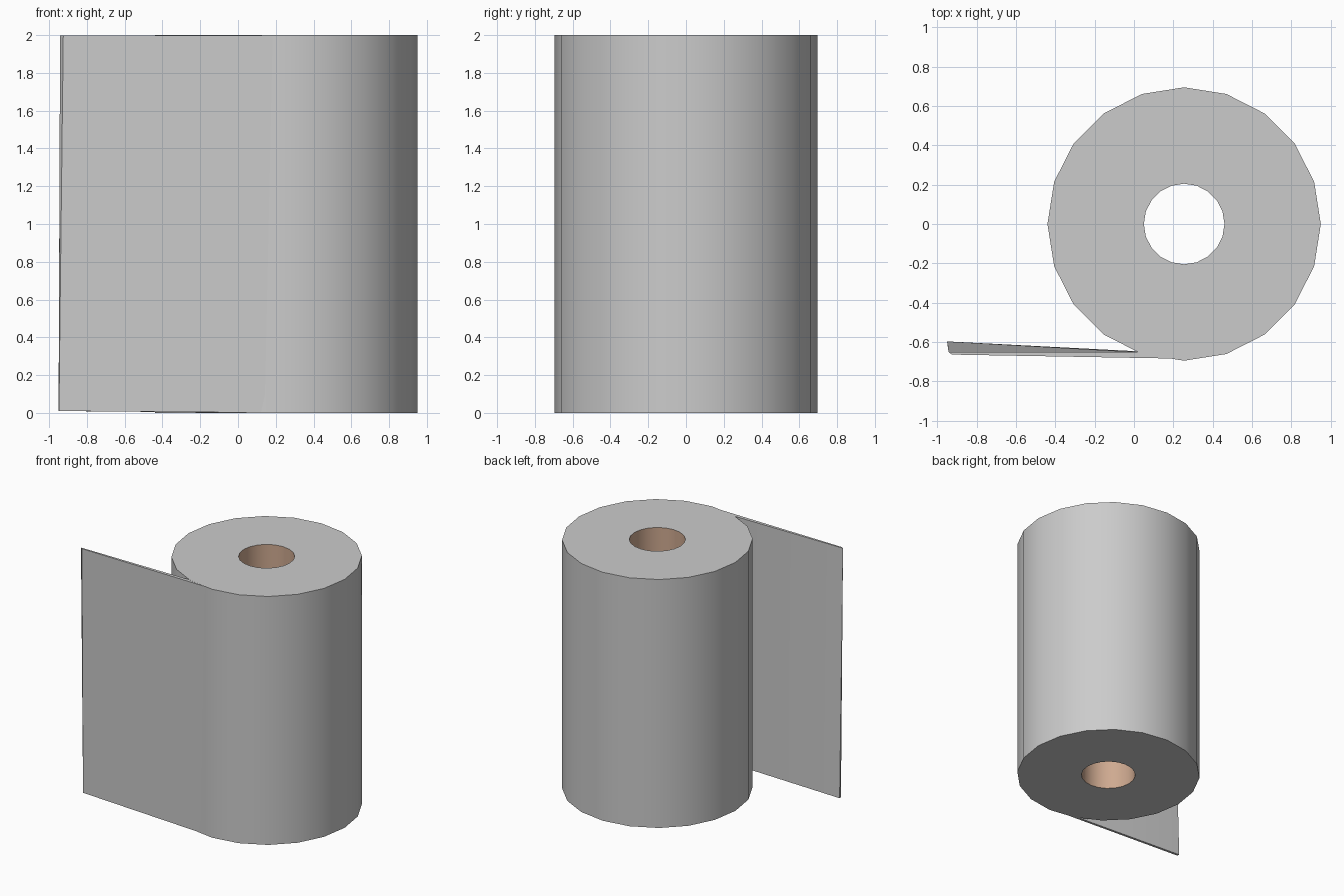
import bpy
from math import cos, sin, pi

if "Cube" in bpy.data.objects:
    bpy.data.objects.remove(bpy.data.objects["Cube"])

CX, SIDES, H = 0.255, 20, 2.0


def add_mesh(name, verts, faces):
    mesh = bpy.data.meshes.new(name)
    mesh.from_pydata(verts, [], faces)
    obj = bpy.data.objects.new(name, mesh)
    bpy.context.collection.objects.link(obj)
    bpy.ops.object.select_all(action='DESELECT')
    obj.select_set(True)
    bpy.context.view_layer.objects.active = obj
    bpy.ops.object.shade_smooth_by_angle(angle=pi / 6)
    return obj


def ring(r, z):
    return [(CX + r * cos(2 * pi * i / SIDES), r * sin(2 * pi * i / SIDES), z)
            for i in range(SIDES)]


def bridge(a, b):
    # quads between ring number a and ring number b
    return [(a * SIDES + i, a * SIDES + (i + 1) % SIDES,
             b * SIDES + (i + 1) % SIDES, b * SIDES + i) for i in range(SIDES)]


# Paper roll: end rings and outer wall
R, r = 0.695, 0.205
add_mesh("paper_roll",
         ring(r, 0) + ring(R, 0) + ring(R, H) + ring(r, H),
         bridge(0, 1) + bridge(1, 2) + bridge(2, 3))

# Cardboard core: inner wall facing the axis
core = add_mesh("cardboard_core", ring(r, H) + ring(r, 0), bridge(0, 1))
mat = bpy.data.materials.new("cardboard")
mat.diffuse_color = (0.62, 0.40, 0.28, 1)
mat.use_nodes = True
mat.node_tree.nodes["Principled BSDF"].inputs["Base Color"].default_value = mat.diffuse_color
core.data.materials.append(mat)

# Loose sheet: thin, slightly twisted flap leaving the roll on a tangent
# each section runs back end, back root, front root, front end
bottom = [(-0.95, -0.597), (0.035, -0.648), (0.20, -0.678), (-0.948, -0.617)]
top = [(-0.942, -0.652), (0.035, -0.652), (0.20, -0.684), (-0.925, -0.664)]
zs = [0.01, 0.001, 0.001, 0.01]
verts = [(x, y, z) for (x, y), z in zip(bottom, zs)] + [(x, y, H - 0.001) for x, y in top]
faces = [(0, 1, 2, 3), (7, 6, 5, 4)] + [
    (i, i + 4, (i + 1) % 4 + 4, (i + 1) % 4) for i in range(4)]
add_mesh("loose_sheet", verts, faces)
